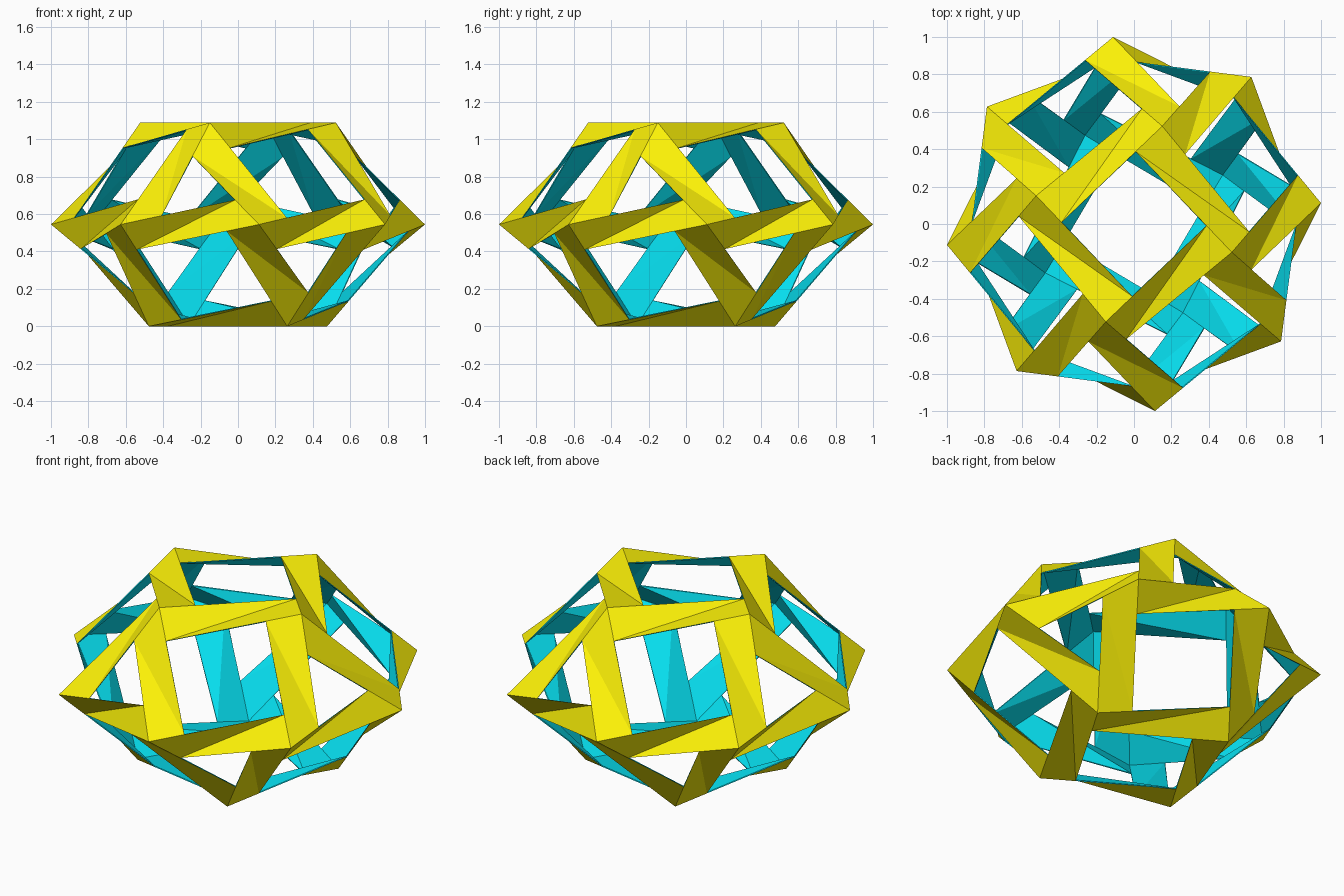
import bpy, bmesh
from math import sin, cos, radians, pi
from mathutils import Vector

if "Cube" in bpy.data.objects:
    bpy.data.objects.remove(bpy.data.objects["Cube"])

EDGE = 0.770                      # every frame edge has the same length
R_EQ = EDGE / (2 * sin(pi / 8))   # eight-sided equator
R_CAP = EDGE / 2 ** 0.5           # square caps
H = R_CAP                         # half height
TURN = radians(6.4)               # rotation of the whole frame
TILT = radians(14.8)              # pinwheel angle of each strip


def material(name, rgb):
    m = bpy.data.materials.new(name)
    m.diffuse_color = (*rgb, 1)
    m.use_nodes = True
    m.node_tree.nodes["Principled BSDF"].inputs["Base Color"].default_value = m.diffuse_color
    return m


bm = bmesh.new()


def ring(n, radius, z, start):
    return [bm.verts.new((radius * cos(TURN + start + 2 * pi * i / n),
                          radius * sin(TURN + start + 2 * pi * i / n), z)) for i in range(n)]


# Corner points: top square, equator octagon, bottom square
top = ring(4, R_CAP, 2 * H, -pi / 8)
mid = ring(8, R_EQ, H, 0)
low = ring(4, R_CAP, 0, pi / 8)

# Square and triangular panels of the frame, counter-clockwise from outside
panels = [top, low[::-1]]
for k in range(4):
    n = (k + 1) % 4
    a, b, c, prev = mid[2 * k], mid[2 * k + 1], mid[(2 * k + 2) % 8], mid[2 * k - 1]
    panels += [[top[n], top[k], a, b], [top[k], prev, a],
               [b, a, low[k]], [low[k], low[n], c, b]]


def opening(corners):
    """Corners of the swirled hole inside one panel, one per panel edge."""
    n = len(corners)
    p = [v.co.copy() for v in corners]
    normal = (p[1] - p[0]).cross(p[2] - p[1]).normalized()
    inner_angle = pi - 2 * pi / n
    reach = EDGE * sin(inner_angle - TILT) / sin(inner_angle)
    hole = []
    for i in range(n):
        e = (p[(i + 1) % n] - p[i]).normalized()
        hole.append(bm.verts.new(p[i] + reach * (cos(TILT) * e + sin(TILT) * normal.cross(e))))
    return hole


# Each directed frame edge knows its own hole corner and the previous one
halves = {}
for panel in panels:
    hole = opening(panel)
    for i, v in enumerate(panel):
        halves[v, panel[(i + 1) % len(panel)]] = (hole[i], hole[i - 1])

# Twisted strips: two triangles per frame edge, creased between opposite hole corners
for (v, w), (own, before) in halves.items():
    bm.faces.new((v, halves[w, v][0], own, before))

mesh = bpy.data.meshes.new("strip_lattice")
bm.to_mesh(mesh)
bm.free()
lattice = bpy.data.objects.new("strip_lattice", mesh)
bpy.context.collection.objects.link(lattice)

# Yellow outside, cyan lining inside
mesh.materials.append(material("yellow", (0.97, 0.88, 0.002)))
mesh.materials.append(material("cyan", (0.002, 0.74, 0.87)))
shell = lattice.modifiers.new("lining", 'SOLIDIFY')
shell.thickness = 0.006
shell.offset = -1
shell.material_offset = 1
shell.material_offset_rim = 1
